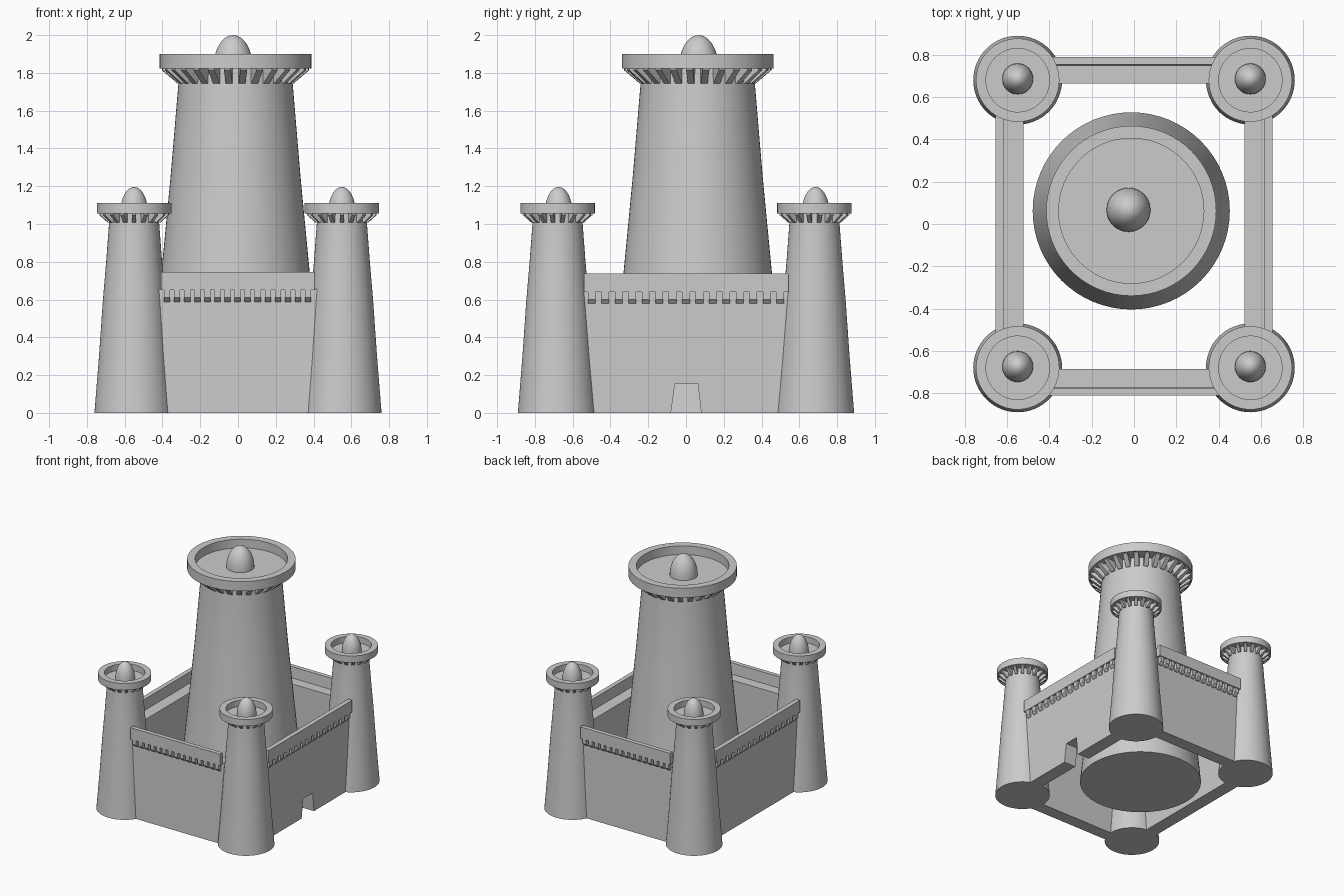
import bpy
import bmesh
from math import cos, sin, pi, radians
from mathutils import Vector

if "Cube" in bpy.data.objects:
    bpy.data.objects.remove(bpy.data.objects["Cube"])


def finish(name, bm, smooth=False):
    bmesh.ops.recalc_face_normals(bm, faces=bm.faces[:])
    mesh = bpy.data.meshes.new(name)
    bm.to_mesh(mesh)
    bm.free()
    ob = bpy.data.objects.new(name, mesh)
    bpy.context.collection.objects.link(ob)
    if smooth:
        bpy.ops.object.select_all(action='DESELECT')
        ob.select_set(True)
        bpy.context.view_layer.objects.active = ob
        bpy.ops.object.shade_smooth_by_angle(angle=radians(30))
    return ob


def lathe(name, center, profile, n=64):
    """Spin (radius, z) points around a vertical axis; radius 0 closes an end."""
    bm = bmesh.new()
    rings = []
    for r, z in profile:
        count = n if r > 0 else 1
        rings.append([bm.verts.new((center[0] + r * cos(2 * pi * i / n),
                                    center[1] + r * sin(2 * pi * i / n), z))
                      for i in range(count)])
    for a, b in zip(rings, rings[1:]):
        for i in range(n):
            j = (i + 1) % n
            quad = [a[i % len(a)], a[j % len(a)], b[j % len(b)], b[i % len(b)]]
            bm.faces.new(list(dict.fromkeys(quad)))
    return finish(name, bm, True)


def add_prism(bm, points, offset):
    """Extrude a flat outline along an offset vector."""
    base = bm.faces.new([bm.verts.new(p) for p in points])
    ext = bmesh.ops.extrude_face_region(bm, geom=[base], use_keep_orig=True)
    verts = [g for g in ext['geom'] if isinstance(g, bmesh.types.BMVert)]
    bmesh.ops.translate(bm, verts=verts, vec=Vector(offset))


def corbel_ring(name, center, r0, r1, z0, z1, count, width):
    """Wedge brackets that carry the overhanging ring of a tower."""
    bm = bmesh.new()
    for i in range(count):
        a = 2 * pi * (i + 0.5) / count
        out, side = Vector((cos(a), sin(a), 0)), Vector((-sin(a), cos(a), 0))
        c = Vector((center[0], center[1], 0)) - side * width / 2
        rz = [(r0 - 0.03, z0), (r0 + 0.008, z0), (r1, z1 - 0.01), (r1, z1), (r0 - 0.03, z1)]
        add_prism(bm, [c + out * r + Vector((0, 0, z)) for r, z in rz], side * width)
    finish(name, bm)


def tower(name, c, shaft, ring_r, inner_r, floor, ring_z, corbel_z, corbels, width, dome_c, dome_r, top):
    # tapered shaft
    lathe(name + "_shaft", c, [(0, 0)] + shaft + [(0, shaft[-1][1])])
    # overhanging ring with a sunken roof floor
    lathe(name + "_parapet", c, [(0, ring_z[0]), (ring_r, ring_z[0]), (ring_r, ring_z[1]),
                                 (inner_r, ring_z[1]), (inner_r, floor), (0, floor)])
    corbel_ring(name + "_corbels", c, shaft[-1][0], ring_r - 0.012, corbel_z, ring_z[0] + 0.002, corbels, width)
    # egg-shaped dome
    h = top - floor
    prof = [(dome_r * cos(t * pi / 24), floor + h * sin(t * pi / 24)) for t in range(12)]
    lathe(name + "_dome", dome_c, [(0, floor)] + prof + [(0, top)], 32)


# central keep
tower("keep", (-0.013, 0.062),
      [(0.466, 0), (0.392, 0.75), (0.344, 1.25), (0.302, 1.75), (0.3, 1.822)],
      0.402, 0.343, 1.829, (1.822, 1.90), 1.745, 28, 0.036, (-0.026, 0.067), 0.104, 2.0)

# four corner towers
for sx, xn in ((-1, "left"), (1, "right")):
    for sy, yn in ((-1, "front"), (1, "back")):
        c = (sx * 0.55, sy * 0.68)
        tower(f"{yn}_{xn}_tower", c,
              [(0.21, 0), (0.186, 0.3), (0.165, 0.6), (0.148, 0.8), (0.133, 1.0), (0.132, 1.055)],
              0.197, 0.15, 1.06, (1.055, 1.11), 1.008, 18, 0.021,
              (c[0], c[1] + 0.006), 0.073, 1.196)

# front and back walls: slightly battered, with parapet and corbels
for name, s, dy in (("front", -1, 0.0), ("back", 1, -0.02)):
    def Y(y):
        return s * (y + dy)
    bm = bmesh.new()
    add_prism(bm, [(-0.55, Y(y), z) for y, z in
                   ((0.685, 0), (0.79, 0), (0.772, 0.655), (0.685, 0.655))], (1.1, 0, 0))
    finish(name + "_wall", bm)
    bm = bmesh.new()
    add_prism(bm, [(-0.408, Y(y), z) for y, z in
                   ((0.77, 0.65), (0.81, 0.65), (0.81, 0.745), (0.775, 0.745), (0.77, 0.65))[:4]], (0.812, 0, 0))
    finish(name + "_wall_parapet", bm)
    bm = bmesh.new()
    n = 15
    for i in range(n):
        x = -0.402 + 0.8 * (i + 0.5) / n - 0.016
        add_prism(bm, [(x, Y(y), z) for y, z in
                       ((0.76, 0.588), (0.78, 0.588), (0.803, 0.61), (0.803, 0.652), (0.76, 0.652))], (0.032, 0, 0))
    finish(name + "_wall_corbels", bm)

# side walls: the right one has a tapered gateway
for name, s in (("left", -1), ("right", 1)):
    gate = [(-0.08, 0), (-0.058, 0.155), (0.063, 0.155), (0.08, 0)] if s > 0 else []
    outline = [(-0.68, 0)] + gate + [(0.68, 0), (0.68, 0.645), (-0.68, 0.645)]
    bm = bmesh.new()
    add_prism(bm, [(s * 0.522, y, z) for y, z in outline], (s * 0.11, 0, 0))
    finish(name + "_wall", bm)
    bm = bmesh.new()
    add_prism(bm, [(s * x, -0.54, z) for x, z in
                   ((0.617, 0.64), (0.654, 0.64), (0.654, 0.737), (0.617, 0.737))], (0, 1.083, 0))
    finish(name + "_wall_parapet", bm)
    bm = bmesh.new()
    n = 15
    for i in range(n):
        y = -0.535 + 1.07 * (i + 0.5) / n - 0.02
        add_prism(bm, [(s * x, y, z) for x, z in
                       ((0.61, 0.58), (0.634, 0.58), (0.65, 0.6), (0.65, 0.642), (0.61, 0.642))], (0, 0.04, 0))
    finish(name + "_wall_corbels", bm)
